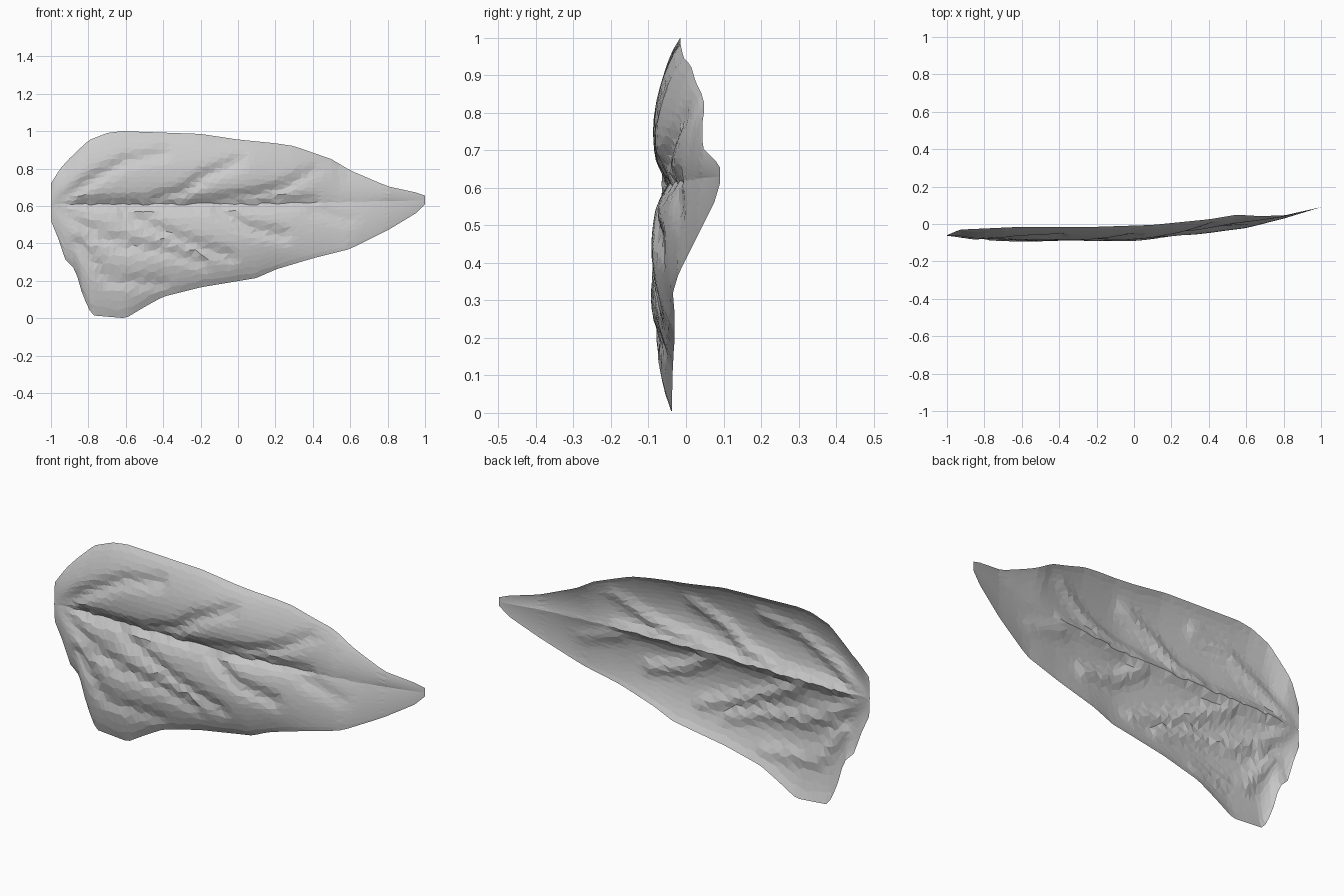
import bpy, bmesh, math, random
from mathutils import Vector
from mathutils.geometry import intersect_point_line

if "Cube" in bpy.data.objects:
    bpy.data.objects.remove(bpy.data.objects["Cube"])

random.seed(4)


def curve(points, x):
    """Piecewise-linear lookup of a value along the leaf."""
    for (x0, a), (x1, b) in zip(points, points[1:]):
        if x <= x1:
            return a + (b - a) * (x - x0) / (x1 - x0)
    return points[-1][1]


# Outline heights (z) of the upper and lower rims
TOP = [(-1, .72), (-.95, .80), (-.9, .855), (-.8, .95), (-.7, .99), (-.62, 1),
       (-.2, .985), (0, .955), (.2, .935), (.3, .92), (.5, .85), (.6, .79),
       (.8, .705), (.96, .67), (1, .655)]
BOTTOM = [(-1, .52), (-.95, .40), (-.93, .32), (-.87, .26), (-.83, .12), (-.78, .015),
          (-.6, 0), (-.5, .06), (-.4, .115), (-.2, .165), (.1, .215), (.2, .26),
          (.4, .32), (.6, .37), (.8, .47), (.95, .56), (1, .61)]

# Depths (y) of the upper rim, midrib and lower rim
TOP_Y = [(-1, -.06), (-.93, -.03), (-.6, -.015), (-.2, -.015), (.1, -.005),
         (.4, .025), (.55, .05), (.65, .043), (.8, .045), (1, .09)]
MID_Y = [(-1, -.065), (-.5, -.062), (0, -.058), (.3, -.03), (.5, 0),
         (.7, .025), (.8, .042), (1, .09)]
BOTTOM_Y = [(-1, -.06), (-.9, -.04), (-.75, -.04), (0, -.03), (.2, -.03),
            (.4, -.035), (.6, -.02), (.8, .03), (1, .09)]
BULGE = [(-1, .0), (-.85, .035), (-.5, .046), (.05, .046), (.35, .025), (.7, .008), (1, 0)]

# Vein grooves pressed into the front, as x-z polylines
VEINS = [
    [(-.97, .61), (-.4, .61), (.2, .62), (.4, .62)],
    [(-.95, .63), (-.8, .73), (-.6, .84), (-.4, .88)],
    [(-.45, .63), (-.3, .67), (-.18, .76), (0, .84)],
    [(-.1, .63), (.1, .66), (.25, .70), (.42, .80)],
    [(-.95, .59), (-.8, .47), (-.6, .39), (-.4, .36), (-.2, .30)],
    [(-.85, .40), (-.7, .21), (-.4, .18)],
    [(-.6, .56), (-.3, .42), (-.05, .33)],
    [(-.1, .58), (.05, .48), (.25, .44)],
    [(.4, .58), (.6, .52)],
]


def groove(x, z):
    p = Vector((x, z, 0))
    best = 9
    for vein in VEINS:
        for a, b in zip(vein, vein[1:]):
            a, b = Vector((*a, 0)), Vector((*b, 0))
            q, t = intersect_point_line(p, a, b)
            q = a.lerp(b, min(1, max(0, t)))
            best = min(best, (p - q).length)
    return .02 * math.exp(-(best / .035) ** 2)


def leaf_point(x, v):
    """v runs -1 (lower rim) .. 0 (midrib) .. 1 (upper rim)."""
    rim_z, rim_y = (TOP, TOP_Y) if v > 0 else (BOTTOM, BOTTOM_Y)
    t = abs(v)
    mid_z = .61 + .02 * max(0, x)
    z = mid_z + (curve(rim_z, x) - mid_z) * t
    y = curve(MID_Y, x) * (1 - t) + curve(rim_y, x) * t
    y -= curve(BULGE, x) * math.sin(math.pi * t) ** .75
    y += groove(x, z) * (1 - t ** 4) * min(1, curve(BULGE, x) / .035)
    return Vector((x, y, z))


# Leaf blade: an open faceted sheet, columns packed closer at the blunt base
NX, NV = 60, 26
bm = bmesh.new()
grid = []
for i in range(NX + 1):
    s = i / NX
    column = []
    for j in range(NV + 1):
        inside = 0 < i < NX and 0 < j < NV
        k = s + (random.uniform(-.25, .25) / NX if inside else 0)
        v = -1 + 2 * j / NV + (random.uniform(-.2, .2) * 2 / NV if inside else 0)
        x = -1 + 2 * (.55 * k + .45 * k * k)
        column.append(bm.verts.new(leaf_point(x, v)))
    grid.append(column)
for a, b in zip(grid, grid[1:]):
    for j in range(NV):
        bm.faces.new((a[j], b[j], b[j + 1], a[j + 1]))
bmesh.ops.triangulate(bm, faces=bm.faces[:])
mesh = bpy.data.meshes.new("leaf_blade")
bm.to_mesh(mesh)
bm.free()
bpy.context.collection.objects.link(bpy.data.objects.new("leaf_blade", mesh))
